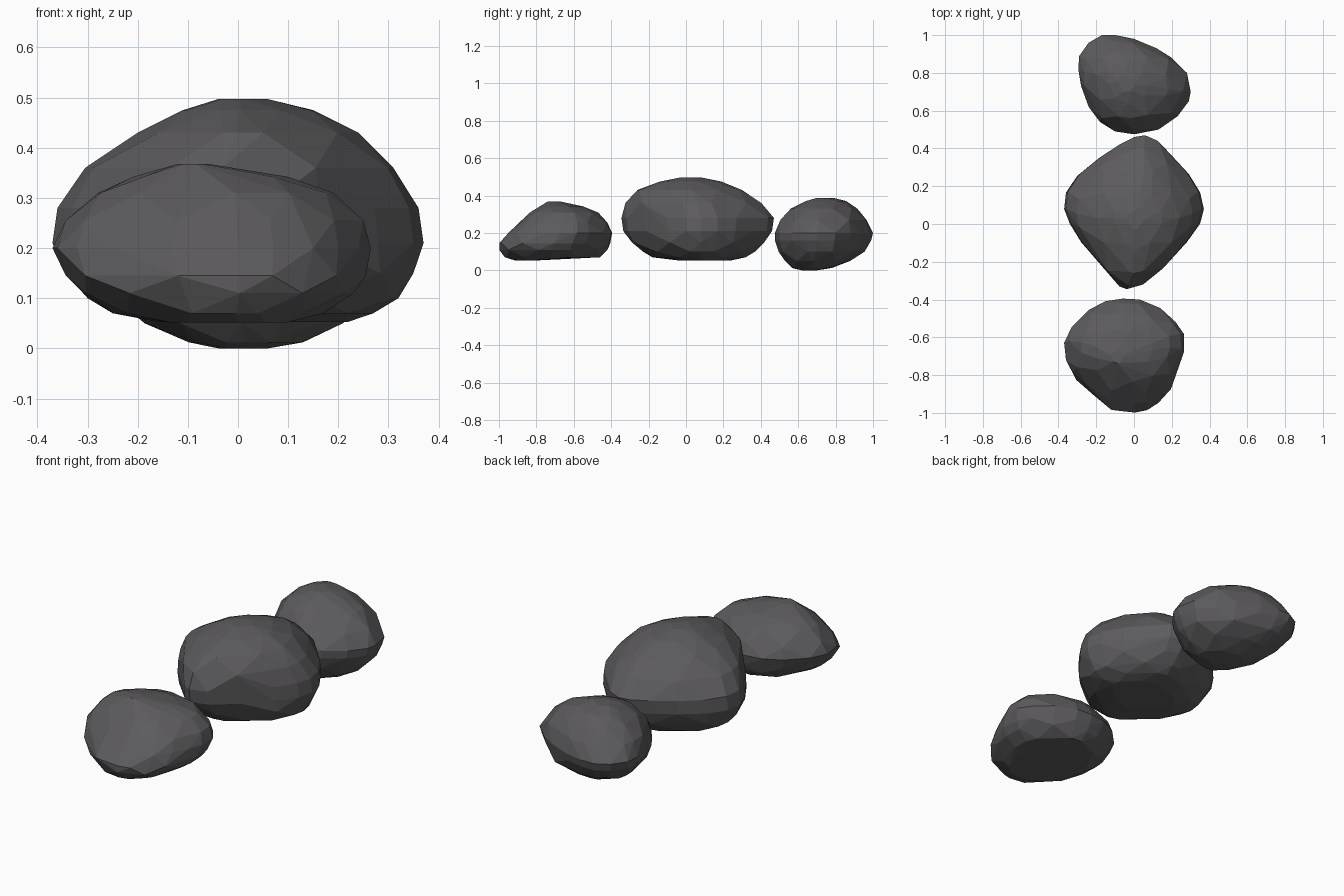
import bpy, bmesh, math

stone = bpy.data.materials.new("dark grey stone")
stone.diffuse_color = (0.107, 0.103, 0.109, 1)


def rock(name, outline, levels):
    """Fit the plan outline into each level's box (z, x0, x1, y0, y1) and skin with a convex hull."""
    ox0, ox1 = min(p[0] for p in outline), max(p[0] for p in outline)
    oy0, oy1 = min(p[1] for p in outline), max(p[1] for p in outline)
    bm = bmesh.new()
    for i, (z, x0, x1, y0, y1) in enumerate(levels):
        full = x1 - x0 > 0.96 * (ox1 - ox0)
        small = x1 - x0 < 0.3 * (ox1 - ox0)
        step = 1 if full else 4 if small else 2
        for k, (px, py) in enumerate(outline):
            extreme = px in (ox0, ox1) or py in (oy0, oy1)
            if k % step != i % step and not extreme:
                continue
            u = (px - ox0) / (ox1 - ox0) * 2 - 1
            v = (py - oy0) / (oy1 - oy0) * 2 - 1
            if not full:  # rounder towards the crown and the base
                r = math.hypot(u, v)
                s = 0.6 + 0.4 / r
                u, v = max(-1, min(1, u * s)), max(-1, min(1, v * s))
            bm.verts.new(((x0 + x1) / 2 + u * (x1 - x0) / 2,
                          (y0 + y1) / 2 + v * (y1 - y0) / 2, z))
    res = bmesh.ops.convex_hull(bm, input=bm.verts[:])
    junk = {g for g in res["geom_interior"] + res["geom_unused"]
            if isinstance(g, bmesh.types.BMVert)}
    bmesh.ops.delete(bm, geom=list(junk), context='VERTS')
    bmesh.ops.dissolve_limit(bm, angle_limit=math.radians(5),
                             verts=bm.verts[:], edges=bm.edges[:])
    bmesh.ops.recalc_face_normals(bm, faces=bm.faces[:])
    mesh = bpy.data.meshes.new(name)
    bm.to_mesh(mesh)
    bm.free()
    mesh.materials.append(stone)
    bpy.context.collection.objects.link(bpy.data.objects.new(name, mesh))


# Large diamond-shaped rock in the middle
rock("middle_rock",
     [(.06, .47), (.13, .44), (.20, .37), (.29, .27), (.35, .17), (.37, .08), (.35, 0),
      (.28, -.10), (.17, -.22), (.05, -.32), (-.04, -.345), (-.08, -.33), (-.16, -.24),
      (-.28, -.10), (-.34, 0), (-.37, .08), (-.36, .17), (-.30, .26), (-.19, .35),
      (-.08, .42), (0, .46)],
     [(.053, -.16, .22, -.04, .24), (.07, -.25, .27, -.18, .32), (.10, -.30, .32, -.23, .37),
      (.15, -.345, .35, -.29, .42), (.21, -.37, .37, -.335, .46), (.28, -.36, .36, -.345, .47),
      (.36, -.305, .31, -.325, .405), (.43, -.20, .24, -.26, .30), (.475, -.11, .15, -.14, .19),
      (.497, -.04, .06, -.03, .08)])

# Egg-shaped rock at the back
rock("back_rock",
     [(0, .475), (.13, .50), (.23, .57), (.29, .65), (.30, .70), (.28, .80), (.20, .88),
      (.12, .93), (0, .98), (-.10, 1), (-.17, 1), (-.24, .96), (-.29, .89), (-.295, .82),
      (-.28, .73), (-.24, .62), (-.18, .54), (-.10, .49)],
     [(0, -.04, .06, .62, .70), (.012, -.10, .13, .57, .78), (.05, -.19, .21, .53, .88),
      (.10, -.25, .26, .495, .96), (.16, -.285, .29, .475, .99), (.20, -.295, .30, .475, 1),
      (.27, -.27, .26, .505, .97), (.33, -.21, .18, .56, .92), (.37, -.14, .08, .64, .86),
      (.388, -.09, .01, .70, .79)])

# Wedge-shaped rock at the front
rock("front_rock",
     [(-.06, -.395), (.03, -.40), (.14, -.45), (.22, -.53), (.265, -.60), (.265, -.70),
      (.24, -.78), (.20, -.87), (.15, -.95), (.07, -.99), (0, -1), (-.13, -.98),
      (-.25, -.89), (-.32, -.82), (-.36, -.75), (-.37, -.65), (-.33, -.56), (-.24, -.46),
      (-.15, -.41)],
     [(.052, -.14, .10, -.91, -.76), (.07, -.25, .17, -.97, -.46), (.11, -.31, .23, -1, -.42),
      (.145, -.345, .255, -1, -.405), (.20, -.37, .265, -.95, -.395),
      (.255, -.345, .25, -.895, -.42), (.31, -.28, .19, -.835, -.47),
      (.342, -.21, .10, -.78, -.55), (.368, -.12, -.06, -.74, -.67)])
